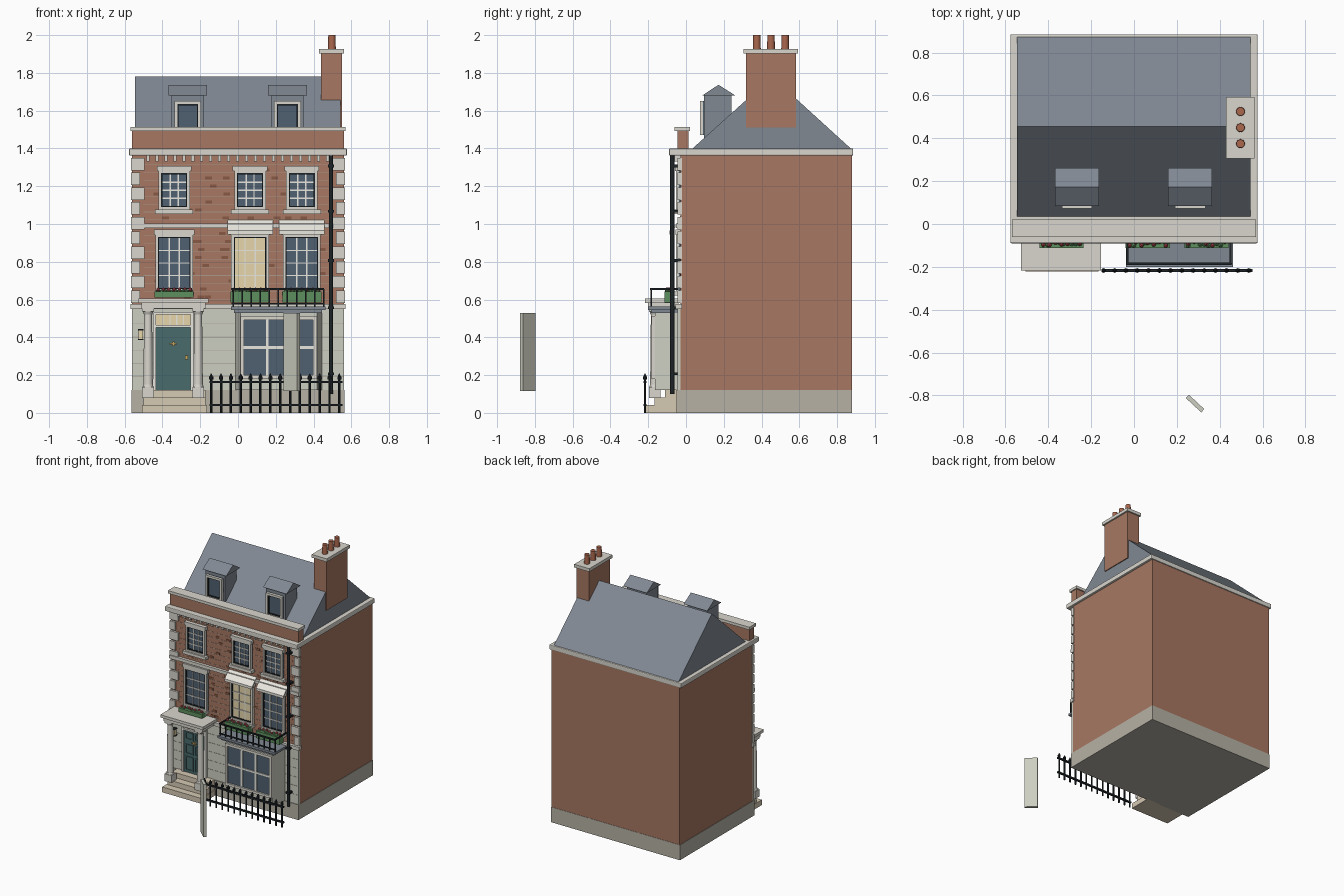
import bpy, bmesh, math, random
from mathutils import Matrix, Vector

if "Cube" in bpy.data.objects:
    bpy.data.objects.remove(bpy.data.objects["Cube"])

random.seed(4)
mats = {}


def mat(name, hexcol):
    m = bpy.data.materials.new(name)
    lin = [(int(hexcol[i:i + 2], 16) / 255) ** 2.2 for i in (0, 2, 4)]
    m.diffuse_color = (*lin, 1)
    m.use_nodes = True
    m.node_tree.nodes["Principled BSDF"].inputs["Base Color"].default_value = m.diffuse_color
    mats[name] = m


for n, c in dict(brick="a67762", brick_dark="875946", mortar="a9968a", slate="7f8791", stone="d8d5cc",
                 stucco="cccdc0", plinth="b5b0a3", step="d5c8b2", iron="23282b", glass="51606f",
                 lit="e6d5aa", white="e8e6de", door="4b6a6c", brass="c9a860", leaf="5f8f5f",
                 flower="c2505a", pot="a9674f").items():
    mat(n, c)


def finish(name, bm, m, smooth=False):
    bmesh.ops.recalc_face_normals(bm, faces=bm.faces)
    me = bpy.data.meshes.new(name)
    bm.to_mesh(me)
    bm.free()
    ob = bpy.data.objects.new(name, me)
    bpy.context.collection.objects.link(ob)
    me.materials.append(mats[m])
    if smooth:
        bpy.ops.object.select_all(action='DESELECT')
        bpy.context.view_layer.objects.active = ob
        ob.select_set(True)
        bpy.ops.object.shade_smooth_by_angle(angle=math.radians(40))
    return ob


def boxes(name, m, *bs):
    """One object from boxes given as (x0, x1, y0, y1, z0, z1)."""
    bm = bmesh.new()
    for x0, x1, y0, y1, z0, z1 in bs:
        M = Matrix.Translation(((x0 + x1) / 2, (y0 + y1) / 2, (z0 + z1) / 2)) @ \
            Matrix.Diagonal((x1 - x0, y1 - y0, z1 - z0, 1))
        bmesh.ops.create_cube(bm, size=1, matrix=M)
    return finish(name, bm, m)


def prism(name, m, pts, axis, a, b):
    """Extrude a profile: axis 'x' takes (y, z) points, axis 'z' takes (x, y) points."""
    bm = bmesh.new()
    f = bm.faces.new([bm.verts.new((a, p, q) if axis == 'x' else (p, q, a)) for p, q in pts])
    ext = bmesh.ops.extrude_face_region(bm, geom=[f])
    d = Vector((b - a, 0, 0) if axis == 'x' else (0, 0, b - a))
    bmesh.ops.translate(bm, vec=d, verts=[v for v in ext['geom'] if isinstance(v, bmesh.types.BMVert)])
    return finish(name, bm, m)


def rods(name, m, *rs, seg=16):
    """Vertical cones and cylinders given as (x, y, z0, z1, r0, r1)."""
    bm = bmesh.new()
    for x, y, z0, z1, r0, r1 in rs:
        bmesh.ops.create_cone(bm, cap_ends=True, segments=seg, radius1=r0, radius2=r1, depth=z1 - z0,
                              matrix=Matrix.Translation((x, y, (z0 + z1) / 2)))
    return finish(name, bm, m, True)


def ring(x0, x1, y0, y1, z0, z1, t):
    return [(x0, x0 + t, y0, y1, z0, z1), (x1 - t, x1, y0, y1, z0, z1),
            (x0 + t, x1 - t, y0, y1, z0, z0 + t), (x0 + t, x1 - t, y0, y1, z1 - t, z1)]


def grid(x0, x1, y0, y1, z0, z1, cols, rows, t=.007):
    v = [x0 + (x1 - x0) * i / cols for i in range(1, cols)]
    h = [z0 + (z1 - z0) * i / rows for i in range(1, rows)]
    return [(x - t / 2, x + t / 2, y0, y1, z0, z1) for x in v] + \
           [(x0, x1, y0, y1, z - t / 2, z + t / 2) for z in h]


def window(name, cx, w, z0, z1, y, cols, rows, glass="glass", t=.014):
    x0, x1 = cx - w / 2, cx + w / 2
    boxes(name + "_glass", glass, (x0, x1, y - .008, y, z0, z1))
    boxes(name + "_surround", "stone", *ring(x0, x1, y - .024, y, z0, z1, t))
    a = t + .006
    boxes(name + "_dark_frame", "iron", *ring(x0 + t, x1 - t, y - .018, y, z0 + t, z1 - t, .006))
    boxes(name + "_sash_bars", "white",
          *grid(x0 + a, x1 - a, y - .014, y, z0 + a, z1 - a, cols, rows))


# main body, plinth and rendered ground floor
boxes("plinth", "plinth", (-.563, .563, -.05, .88, 0, .12))
boxes("brick_body", "brick", (-.56, .56, -.03, .878, .12, 1.37))
boxes("stucco_front", "stucco", (-.562, .562, -.045, -.03, .12, .555))
boxes("stucco_joints", "plinth", *[(-.56, .56, -.0465, -.04, z, z + .004) for z in (.19, .26, .33, .4, .47)])

# brick courses and scattered dark bricks
boxes("mortar_courses", "mortar", *[(-.5, .5, -.0315, -.028, .6 + i * .042, .603 + i * .042) for i in range(18)])
bricks = []
for i in range(90):
    x, z = random.uniform(-.48, .43), .605 + random.randrange(17) * .042
    bricks.append((x, x + .035, -.033, -.028, z, z + .016))
boxes("accent_bricks", "brick_dark", *bricks)

# string courses, cornice, dentils, parapet
boxes("string_courses", "stone", (-.57, .57, -.055, -.02, .55, .577), (-.565, .565, -.052, -.02, .978, 1.003))
cornice = boxes("cornice", "stone", (-.577, .577, -.09, .885, 1.362, 1.4))
bev = cornice.modifiers.new("edge", 'BEVEL')
bev.width, bev.segments = .006, 2
boxes("dentils", "stone", *[(-.485 + i * .0475, -.469 + i * .0475, -.06, -.03, 1.332, 1.365) for i in range(21)])
boxes("parapet", "brick", (-.562, .562, -.045, .012, 1.4, 1.495))
boxes("parapet_coping", "stone", (-.57, .57, -.06, .022, 1.492, 1.514))

# alternating quoins
quoins = []
for i in range(10):
    w, z = (.072, .047)[i % 2 == 0], .582 + i * .078
    if .92 < z < .97:
        z -= .004
    quoins += [(-.566, -.566 + w, -.045, -.02, z, z + .066), (.566 - w, .566, -.045, -.02, z, z + .066)]
boxes("quoins", "stone", *quoins)

# roof, chimney and pots
prism("roof", "slate", [(.035, 1.4), (.872, 1.4), (.455, 1.78)], 'x', -.545, .543)
boxes("chimney", "brick", (.44, .55, .318, .582, 1.51, 1.905))
boxes("chimney_cap", "stone", (.43, .562, .305, .593, 1.902, 1.927))
rods("chimney_pots", "pot", *[(.497, y, 1.92, 2.0, .021, .019) for y in (.375, .45, .525)])

# dormers
for side, cx in (("left", -.266), ("right", .262)):
    boxes(side + "_dormer", "slate", (cx - .085, cx + .085, .095, .24, 1.44, 1.685))
    prism(side + "_dormer_roof", "slate", [(.085, 1.68), (.262, 1.68), (.172, 1.737)], 'x', cx - .103, cx + .103)
    window(side + "_dormer_window", cx, .142, 1.47, 1.65, .097, 1, 1, t=.016)

# sash windows with lintels, sills, awnings, flower boxes
for i, cx in enumerate((-.338, .064, .338)):
    n = ("left", "middle", "right")[i]
    window(n + "_upper_window", cx, .166, 1.075, 1.283, -.03, 3, 4)
    boxes(n + "_upper_trim", "stone", (cx - .092, cx + .092, -.058, -.03, 1.28, 1.306),
          (cx - .101, cx + .101, -.065, -.03, 1.053, 1.076))
    window(n + "_tall_window", cx, .2, .642, .945, -.03, 3, 4, "lit" if i == 1 else "glass")
    boxes(n + "_tall_trim", "stone", (cx - .108, cx + .108, -.055, -.03, .943, .972),
          (cx - .105, cx + .105, -.07, -.03, .622, .643))
    if i:
        prism(n + "_awning", "white", [(-.03, 1.02), (-.03, 1.005), (-.082, .96), (-.082, .945), (-.088, .945),
                                       (-.088, .965)], 'x', cx - .12, cx + .12)
    zb = .585 if i else .612
    boxes(n + "_flower_box", "leaf", (cx - .103, cx + .103, -.113, -.06, zb, .642))
    for part, m, k, r in (("leaves", "leaf", 10, .013), ("flowers", "flower", 7, .011)):
        bm = bmesh.new()
        for j in range(k):
            p = (cx - .085 + .17 * j / (k - 1), -.09 + random.uniform(-.012, .012), .643 + (.011 if k == 7 else 0))
            bmesh.ops.create_icosphere(bm, subdivisions=1, radius=r, matrix=Matrix.Translation(p))
        finish(f"{n}_{part}", bm, m)

# canted bay window
prism("bay_body", "stucco", [(-.015, -.04), (.012, -.165), (.418, -.165), (.445, -.04)], 'z', .12, .535)
boxes("bay_glass", "glass", (.03, .4, -.169, -.16, .2, .492))
boxes("bay_frame", "stone", *ring(.012, .418, -.182, -.16, .18, .512, .02))
boxes("bay_bars", "white", *grid(.032, .398, -.176, -.16, .2, .492, 3, 2, .014))

# detached angled panel standing in front
panel = boxes("angled_panel", "stucco", (-.049, .049, -.0105, .0105, .115, .53))
panel.location = (.285, -.838, 0)
panel.rotation_euler.z = math.radians(-43)

# balcony over the bay
boxes("balcony_slab", "slate", (-.038, .462, -.2, -.04, .545, .562), (-.02, .445, -.185, -.04, .53, .546))
bars = [(-.03 + i * .048, -.022 + i * .048, -.189, -.181, .56, .655) for i in range(11)]
bars += [(-.034, .456, -.191, -.179, .65, .66), (-.034, .456, -.189, -.181, .575, .582)]
for x in (-.034, .446):
    bars += [(x, x + .009, -.185, -.04, .65, .66)]
boxes("balcony_railing", "iron", *bars)

# steps and porch
boxes("steps", "step", (-.507, -.165, -.222, -.04, 0, .042), (-.5, -.172, -.168, -.04, .042, .082),
      (-.5, -.172, -.11, -.04, .082, .122))
for side, x in (("left", -.476), ("right", -.211)):
    boxes(side + "_column_blocks", "stone", (x - .031, x + .031, -.196, -.134, .08, .137),
          (x - .031, x + .031, -.196, -.134, .537, .556))
    rods(side + "_column", "stone", (x, -.165, .135, .15, .029, .026), (x, -.165, .15, .525, .025, .021),
         (x, -.165, .522, .538, .022, .029), seg=24)
boxes("porch_entablature", "stone", (-.512, -.172, -.2, -.04, .553, .585), (-.527, -.155, -.217, -.04, .583, .605))

# door, fanlight and fittings
boxes("door", "door", (-.433, -.252, -.056, -.04, .122, .455))
boxes("door_panels", "door", *[b for x in (-.418, -.336) for z0, z1 in ((.14, .25), (.27, .345), (.385, .44))
                               for b in ring(x, x + .068, -.061, -.05, z0, z1, .007)])
boxes("door_frame", "white", (-.45, -.433, -.065, -.04, .122, .53), (-.252, -.235, -.065, -.04, .122, .53),
      (-.433, -.252, -.065, -.04, .452, .465), (-.45, -.235, -.065, -.04, .52, .535))
boxes("fanlight", "lit", (-.433, -.252, -.05, -.04, .465, .52))
boxes("fanlight_bars", "white", *grid(-.433, -.252, -.056, -.04, .465, .52, 5, 1, .006))
boxes("door_brass", "brass", (-.362, -.322, -.066, -.05, .362, .37), (-.347, -.337, -.068, -.05, .355, .377),
      (-.28, -.266, -.07, -.05, .283, .303))
boxes("wall_lantern", "lit", (-.527, -.502, -.075, -.05, .39, .437))
boxes("lantern_cap", "iron", (-.53, -.499, -.078, -.045, .437, .443), (-.53, -.499, -.078, -.045, .385, .391))

# downpipe with brackets
rods("downpipe", "iron", (.492, -.073, .1, 1.362, .0115, .0115))
boxes("downpipe_brackets", "iron", *[(.476, .508, -.086, -.03, z, z + .014) for z in (.2, .55, .8, 1.06, 1.3)])

# street railings with spear tips
xs = [-.142 + i * .0522 for i in range(14)]
rods("railing_posts", "iron", *[(x, -.217, 0, .185, .0065, .0065) for x in xs],
     *[(x, -.217, .178, .192, .011, .011) for x in xs], *[(x, -.217, .19, .208, .01, .002) for x in xs], seg=8)
boxes("railing_bars", "iron", *[(-.152, .552, -.224, -.21, z, z + .012) for z in (.036, .158)])
